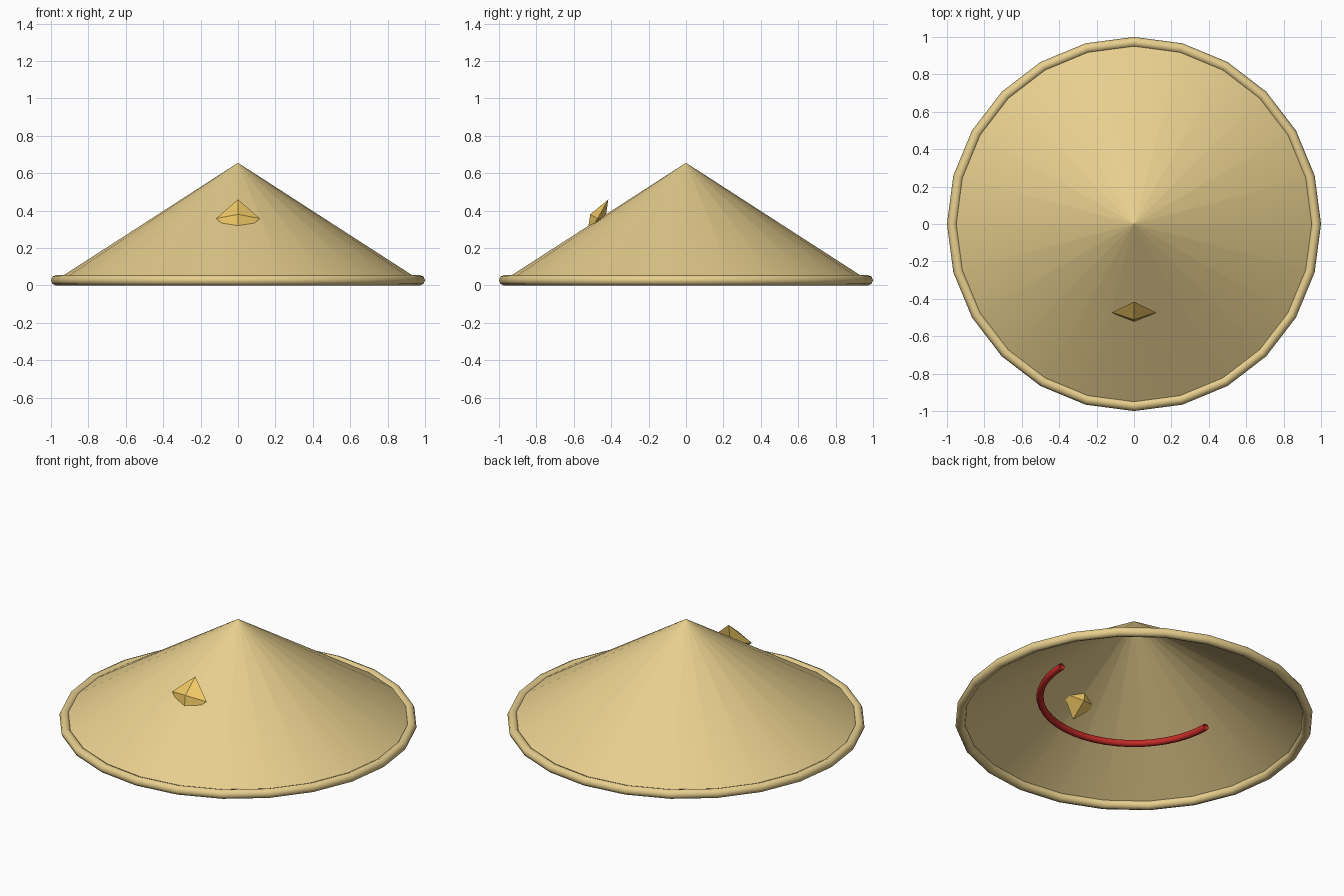
import bpy, bmesh
from math import sin, cos, pi, radians
from mathutils import Matrix

if "Cube" in bpy.data.objects:
    bpy.data.objects.remove(bpy.data.objects["Cube"])


def material(name, rgb):
    mat = bpy.data.materials.new(name)
    mat.diffuse_color = (*rgb, 1)
    mat.use_nodes = True
    mat.node_tree.nodes["Principled BSDF"].inputs["Base Color"].default_value = mat.diffuse_color
    return mat


def add_object(name, bm, mat, smooth):
    bmesh.ops.recalc_face_normals(bm, faces=bm.faces)
    mesh = bpy.data.meshes.new(name)
    for f in bm.faces:
        f.smooth = smooth
    bm.to_mesh(mesh)
    bm.free()
    mesh.materials.append(mat)
    obj = bpy.data.objects.new(name, mesh)
    bpy.context.collection.objects.link(obj)
    return obj


def ring(name, mat, major, minor, z, start, arc, segments, sides=8):
    """Round tube swept along a full or partial horizontal circle."""
    bm = bmesh.new()
    closed = arc >= 2 * pi - 1e-6
    loops = []
    for i in range(segments if closed else segments + 1):
        a = start + arc * i / segments
        loop = []
        for j in range(sides):
            b = 2 * pi * j / sides
            r = major + minor * cos(b)
            loop.append(bm.verts.new((r * cos(a), r * sin(a), z + minor * sin(b))))
        loops.append(loop)
    for i in range(segments):
        p, q = loops[i], loops[(i + 1) % len(loops)]
        for j in range(sides):
            k = (j + 1) % sides
            bm.faces.new((p[j], q[j], q[k], p[k]))
    return add_object(name, bm, mat, True)


straw = material("straw", (0.80, 0.62, 0.27))
gold = material("gold", (0.87, 0.58, 0.13))
red = material("red", (0.55, 0.025, 0.02))

# Hat shell: open cone with a tiny flat tip so the shading stays clean
bm = bmesh.new()
shell_rings = []
for r, z in ((0.973, 0.028), (0.001, 0.655)):
    shell_rings.append([bm.verts.new((r * cos(2 * pi * i / 24), r * sin(2 * pi * i / 24), z))
                        for i in range(24)])
low, high = shell_rings
for i in range(24):
    k = (i + 1) % 24
    bm.faces.new((low[i], low[k], high[k], high[i]))
add_object("hat_shell", bm, straw, True)

# Rolled rim around the brim
ring("hat_rim", straw, 0.972, 0.028, 0.028, 0, 2 * pi, 24)

# Strap: half ring under the front of the hat
ring("chin_strap", red, 0.525, 0.02, 0.17, pi, pi, 24)

# Front ornament: flattened octahedron leaning back into the shell
bm = bmesh.new()
bmesh.ops.create_cone(bm, segments=4, radius1=1, radius2=0, depth=1, cap_ends=False,
                      matrix=Matrix.Translation((0, 0, 0.5)))
bmesh.ops.create_cone(bm, segments=4, radius1=0, radius2=1, depth=1, cap_ends=False,
                      matrix=Matrix.Translation((0, 0, -0.5)))
bmesh.ops.remove_doubles(bm, verts=bm.verts, dist=1e-4)
bm.transform(Matrix.Translation((0, -0.473, 0.358)) @ Matrix.Rotation(radians(-29.5), 4, 'X')
             @ Matrix.Diagonal((0.117, 0.045, 0.117, 1)))
add_object("front_ornament", bm, gold, False)
